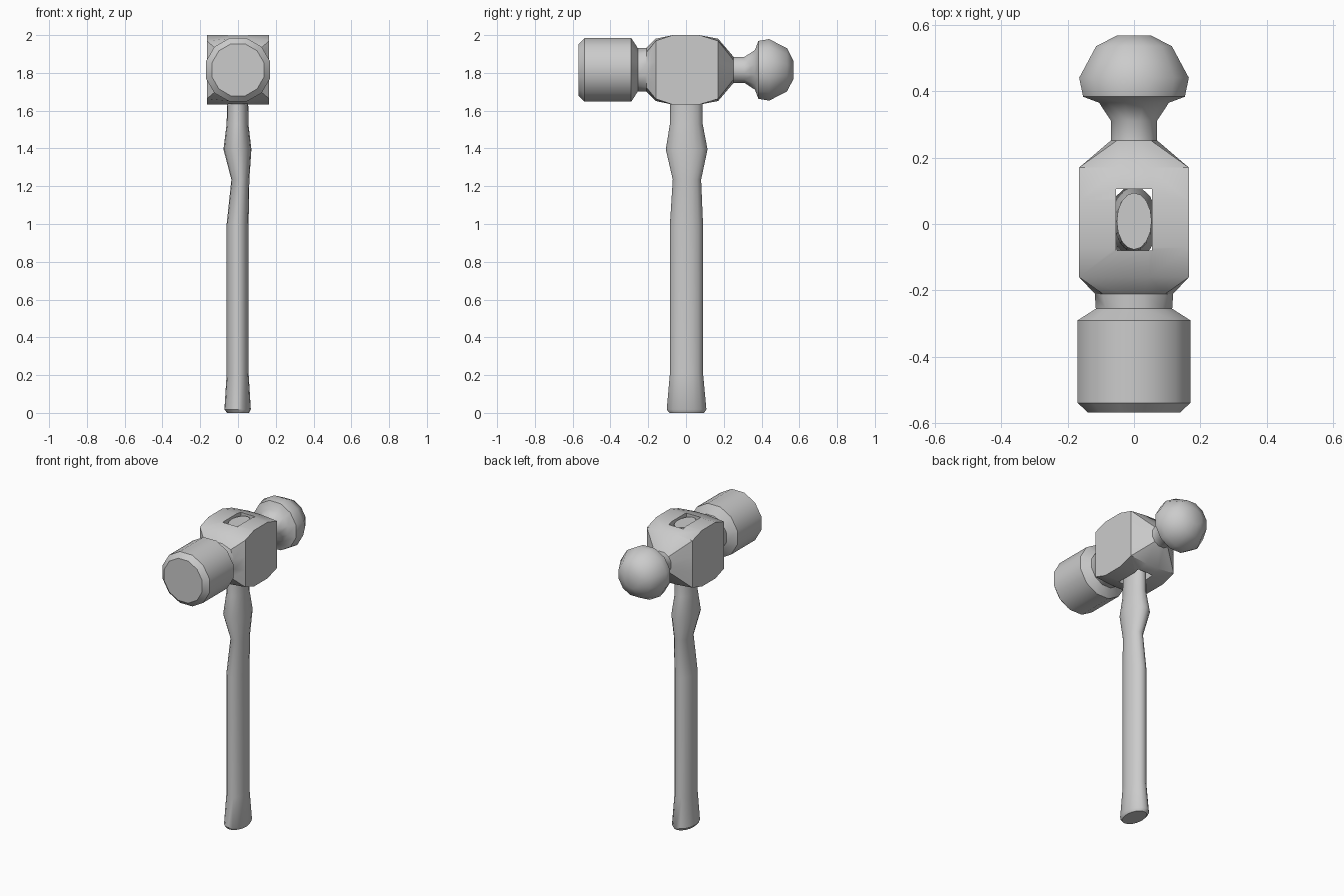
import bpy, bmesh
from math import cos, sin, radians
from mathutils import Vector

if "Cube" in bpy.data.objects:
    bpy.data.objects.remove(bpy.data.objects["Cube"])


def loft(name, rings):
    """Skin a list of equal-length point rings and cap both ends."""
    bm = bmesh.new()
    loops = [[bm.verts.new(p) for p in ring] for ring in rings]
    n = len(loops[0])
    for a, b in zip(loops, loops[1:]):
        for i in range(n):
            j = (i + 1) % n
            bm.faces.new((a[i], a[j], b[j], b[i]))
    bm.faces.new(loops[0])
    bm.faces.new(loops[-1])
    bmesh.ops.recalc_face_normals(bm, faces=bm.faces)
    me = bpy.data.meshes.new(name)
    bm.to_mesh(me)
    bm.free()
    ob = bpy.data.objects.new(name, me)
    bpy.context.collection.objects.link(ob)
    return ob


def smooth(ob, angle=40):
    bpy.ops.object.select_all(action='DESELECT')
    ob.select_set(True)
    bpy.context.view_layer.objects.active = ob
    bpy.ops.object.shade_smooth_by_angle(angle=radians(angle))


HEAD_Z = 1.816
ROUND = cos(radians(45)) / cos(radians(15))   # corner position of a regular 12-gon


def head_ring(y, rx, rz, cx=ROUND, cz=ROUND):
    """12 points: two per side plus a corner that slides from round to square."""
    pts = []
    for i in range(12):
        a = radians(15 + 30 * i)
        u, v = cos(a) / cos(radians(15)), sin(a) / cos(radians(15))
        if i % 3 == 1:
            u, v = (cx if u > 0 else -cx), (cz if v > 0 else -cz)
        pts.append((rx * u, y, HEAD_Z + rz * v))
    return pts


# Head: striking face, neck, squared body, thin neck and ball
head = loft("hammer_head", [head_ring(*s) for s in [
    (-.568, .138, .138), (-.538, .17, .168), (-.29, .17, .168),
    (-.255, .115, .115), (-.21, .118, .115, .8, .8),
    (-.16, .165, .165, 1, .93), (-.07, .165, .184, 1, 1),
    (.07, .165, .184, 1, 1), (.17, .165, .165, 1, .93),
    (.252, .069, .069), (.31, .069, .069), (.365, .105, .105),
    (.383, .153, .153), (.44, .165, .163), (.535, .114, .114),
    (.568, .05, .05)]])

# Rectangular eye cut through the body
bpy.ops.mesh.primitive_cube_add(size=1, location=(0, .0125, HEAD_Z))
eye = bpy.context.object
eye.name = "eye_cutter"
eye.scale = (.107, .185, .6)
eye.hide_render = True
eye.hide_set(True)
smooth(head)
cut = head.modifiers.new("eye", 'BOOLEAN')
cut.operation = 'DIFFERENCE'
cut.object = eye
cut.solver = 'EXACT'


def handle_ring(z, x0, x1, y0, y1, n=16):
    c = Vector(((x0 + x1) / 2, (y0 + y1) / 2, z))
    return [c + Vector(((x1 - x0) / 2 * cos(radians(360 * i / n)),
                        (y1 - y0) / 2 * sin(radians(360 * i / n)), 0))
            for i in range(n)]


# Oval wooden handle with a flared butt, waist and swell
handle = loft("handle", [handle_ring(*s) for s in [
    (0, -.058, .058, -.088, .095), (.018, -.072, .068, -.102, .108),
    (.21, -.06, .056, -.085, .09), (1.0, -.06, .056, -.085, .09),
    (1.235, -.035, .06, -.07, .08), (1.395, -.077, .071, -.107, .114),
    (1.53, -.06, .055, -.085, .088), (1.66, -.058, .054, -.083, .088),
    (1.985, -.052, .053, -.077, .094)]])
smooth(handle)
